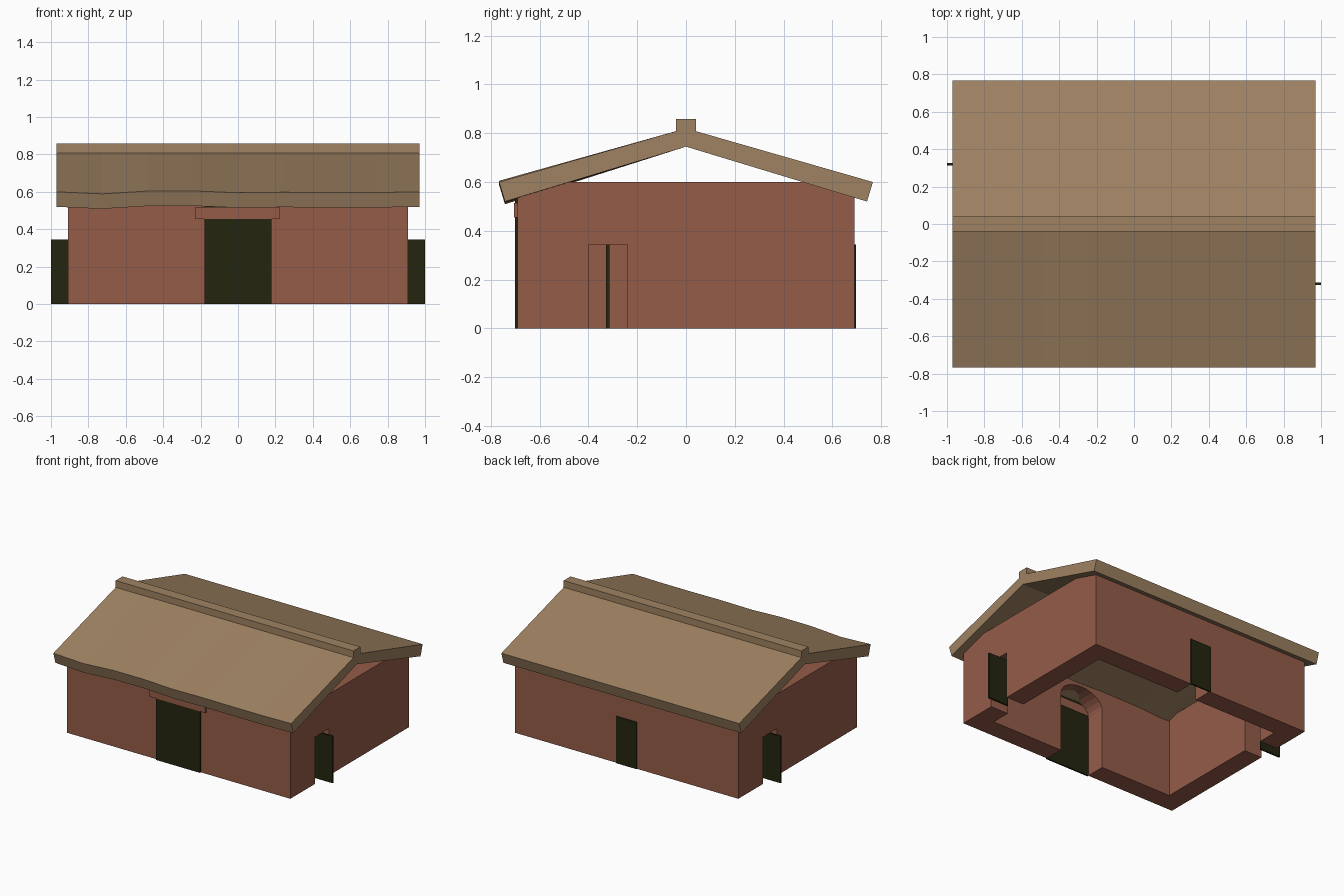
import bpy, bmesh
from math import pi, cos, sin

default = bpy.data.objects.get("Cube")
if default:
    bpy.data.objects.remove(default, do_unlink=True)


def material(name, rgb):
    m = bpy.data.materials.new(name)
    m.use_nodes = True
    m.diffuse_color = (*rgb, 1)
    m.node_tree.nodes["Principled BSDF"].inputs["Base Color"].default_value = (*rgb, 1)
    return m


BRICK = material("brick_red", (0.30, 0.107, 0.066))
THATCH = material("thatch_tan", (0.345, 0.223, 0.122))
DARK = material("dark_wood", (0.018, 0.018, 0.005))


def finish(name, bm, mat):
    bmesh.ops.recalc_face_normals(bm, faces=bm.faces)
    mesh = bpy.data.meshes.new(name)
    bm.to_mesh(mesh)
    bm.free()
    mesh.materials.append(mat)
    ob = bpy.data.objects.new(name, mesh)
    bpy.context.collection.objects.link(ob)
    return ob


def box(name, xs, ys, zs, mat):
    bm = bmesh.new()
    bmesh.ops.create_cube(bm, size=1)
    for v in bm.verts:
        v.co = [lim[0] if c < 0 else lim[1] for c, lim in zip(v.co, (xs, ys, zs))]
    return finish(name, bm, mat)


def loft(name, sections, mat):
    """Skin matching closed cross-sections and cap both ends."""
    bm = bmesh.new()
    rings = [[bm.verts.new(p) for p in s] for s in sections]
    n = len(rings[0])
    for a, b in zip(rings, rings[1:]):
        for i in range(n):
            j = (i + 1) % n
            bm.faces.new((a[i], a[j], b[j], b[i]))
    bm.faces.new(rings[0])
    bm.faces.new(rings[-1])
    return finish(name, bm, mat)


# Hollow walls, open below and under the gables
W, D, T, H = 0.91, 0.69, 0.145, 0.6
DOOR_H, DOOR_W = 0.345, 0.08
walls = box("walls", (-W, W), (-D, D), (0, H), BRICK)
arch = [(0.18, -0.1), (0.18, 0.44)]
arch += [(0.18 * cos(pi * i / 12), 0.44 + 0.115 * sin(pi * i / 12)) for i in range(1, 12)]
arch += [(-0.18, 0.44), (-0.18, -0.1)]
cutters = [
    box("room_cutter", (T - W, W - T), (T - D, D - T), (-1, 2), BRICK),
    loft("front_arch_cutter", [[(x, y, z) for x, z in arch] for y in (-0.8, -0.5)], BRICK),
    box("back_cutter", (-DOOR_W, DOOR_W), (0.5, 0.8), (-0.1, DOOR_H), BRICK),
]
for s in (1, -1):
    y = -0.32 * s
    cutters.append(box("side_cutter", sorted((0.7 * s, 1.1 * s)),
                       (y - DOOR_W, y + DOOR_W), (-0.1, DOOR_H), BRICK))
for c in cutters:
    c.hide_render = True
    mod = walls.modifiers.new("opening", 'BOOLEAN')
    mod.operation, mod.solver, mod.object = 'DIFFERENCE', 'EXACT', c
bpy.context.view_layer.update()
cut = bpy.data.meshes.new_from_object(walls.evaluated_get(bpy.context.evaluated_depsgraph_get()))
walls.modifiers.clear()
walls.data = cut
for c in cutters:
    bpy.data.objects.remove(c, do_unlink=True)

# Doors; the side ones stand open, square to the wall
box("front_door", (-0.18, 0.18), (-0.701, -0.689), (0, 0.545), DARK)
box("front_lintel", (-0.23, 0.225), (-0.705, -0.685), (0.455, 0.515), BRICK)
box("back_door", (-0.085, 0.085), (0.685, 0.697), (0, DOOR_H), DARK)
for s, side in ((1, "left"), (-1, "right")):
    y = -0.32 * s
    box(side + "_door", sorted((0.835 * s, 1.0 * s)), (y - 0.007, y + 0.007), (0, DOOR_H), DARK)

# Roof slabs; the front eave sags unevenly
R = 0.97
WAVE = [0, -0.011, 0.004, 0.005, -0.005, -0.002, -0.004, -0.004, 0]


def slope(name, side, wave):
    sections = []
    for i, dz in enumerate(wave):
        x = -R + 2 * R * i / (len(wave) - 1)
        sections.append([(x, 0, 0.82), (x, 0.766 * side, 0.60 + dz),
                         (x, 0.742 * side, 0.52 + dz), (x, 0, 0.745)])
    return loft(name, sections, THATCH)


slope("front_roof", -1, WAVE)
slope("back_roof", 1, [0, 0])
box("ridge_cap", (-R, R), (-0.04, 0.04), (0.79, 0.858), THATCH)
